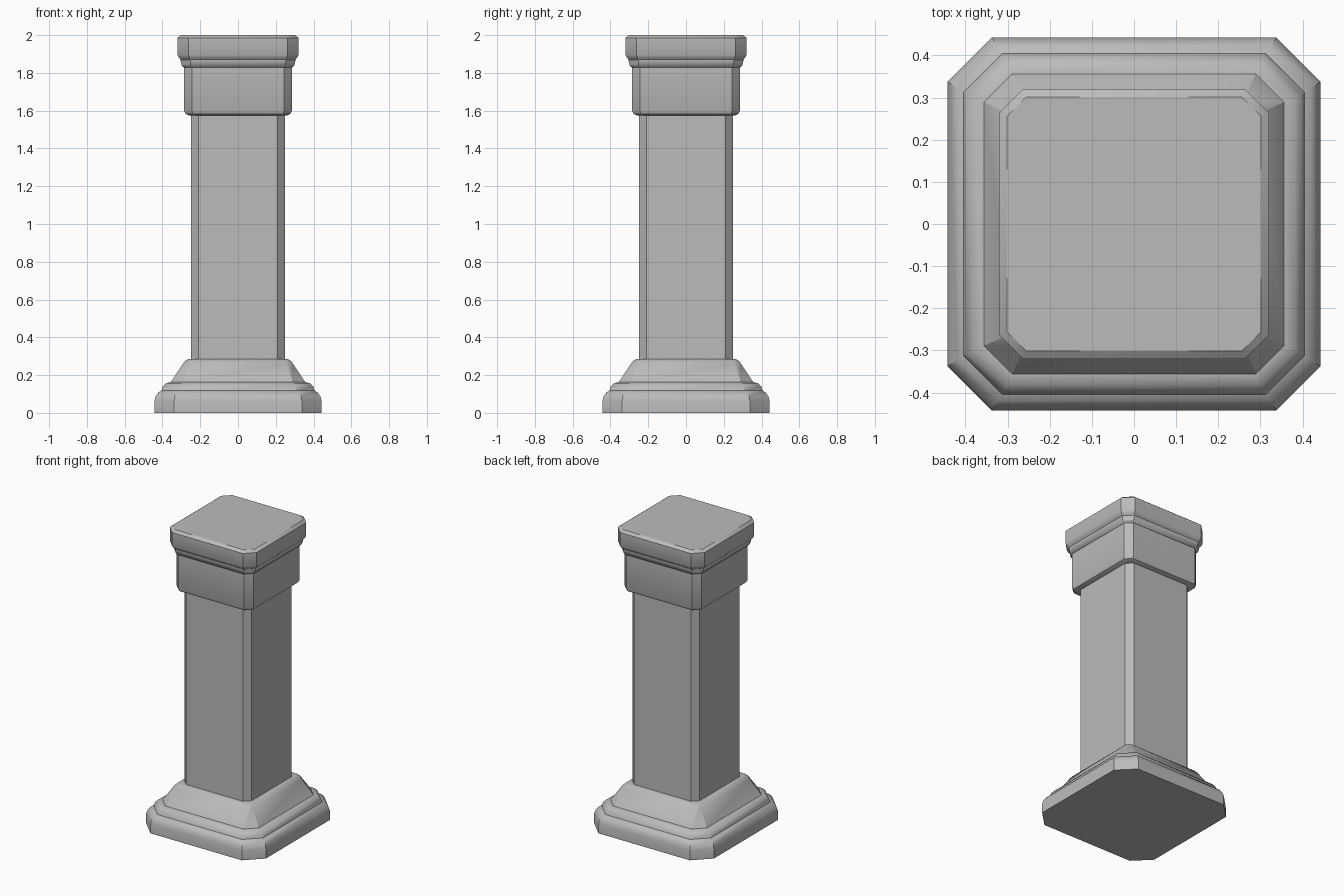
import bpy
import bmesh
import math

cube = bpy.data.objects.get("Cube")
if cube:
    bpy.data.objects.remove(cube, do_unlink=True)

# One plain stone colour
stone = bpy.data.materials.new("grey stone")
stone.use_nodes = True
colour = (0.5, 0.5, 0.5, 1)
stone.diffuse_color = colour
stone.node_tree.nodes["Principled BSDF"].inputs["Base Color"].default_value = colour


def ring_points(half, flat):
    """Corners of a square with cut corners, anticlockwise."""
    points = []
    for quarter in range(4):
        c, s = round(math.cos(quarter * math.pi / 2)), round(math.sin(quarter * math.pi / 2))
        for x, y in ((half, -flat), (half, flat)):
            points.append((x * c - y * s, x * s + y * c))
    return points


def loft(name, profile):
    """Stack cut-corner rings given as (height, half width, half flat side)."""
    bm = bmesh.new()
    rings = [[bm.verts.new((x, y, z)) for x, y in ring_points(half, flat)]
             for z, half, flat in profile]
    for low, high in zip(rings, rings[1:]):
        for i in range(8):
            j = (i + 1) % 8
            bm.faces.new((low[i], low[j], high[j], high[i]))
    bm.faces.new(rings[0][::-1])
    bm.faces.new(rings[-1])
    mesh = bpy.data.meshes.new(name)
    bm.to_mesh(mesh)
    bm.free()
    mesh.materials.append(stone)
    obj = bpy.data.objects.new(name, mesh)
    bpy.context.collection.objects.link(obj)
    bpy.ops.object.select_all(action="DESELECT")
    obj.select_set(True)
    bpy.context.view_layer.objects.active = obj
    bpy.ops.object.shade_smooth_by_angle(angle=math.radians(32))
    return obj


# Stepped plinth with a rounded shoulder
loft("plinth", [(0, 0.443, 0.338), (0.065, 0.443, 0.338), (0.09, 0.435, 0.333),
                (0.11, 0.42, 0.323), (0.118, 0.405, 0.312), (0.14, 0.398, 0.308),
                (0.157, 0.382, 0.3), (0.163, 0.358, 0.29)])

# Sloping foot above the plinth
loft("sloped_foot", [(0.16, 0.358, 0.29), (0.265, 0.288, 0.258),
                     (0.28, 0.274, 0.248), (0.286, 0.255, 0.235)])

# Plain shaft
loft("shaft", [(0.28, 0.248, 0.21), (1.6, 0.248, 0.21)])

# Neck block with a rounded lower edge
loft("neck_block", [(1.575, 0.262, 0.232), (1.583, 0.277, 0.24),
                    (1.6, 0.285, 0.244), (1.83, 0.285, 0.244)])

# Narrow moulding under the cap
loft("moulding", [(1.828, 0.286, 0.244), (1.84, 0.298, 0.25),
                  (1.865, 0.304, 0.253), (1.88, 0.304, 0.253)])

# Cap slab with softened edges
loft("cap", [(1.868, 0.302, 0.253), (1.88, 0.313, 0.258), (1.895, 0.321, 0.262),
             (1.985, 0.321, 0.262), (2.0, 0.302, 0.255)])
